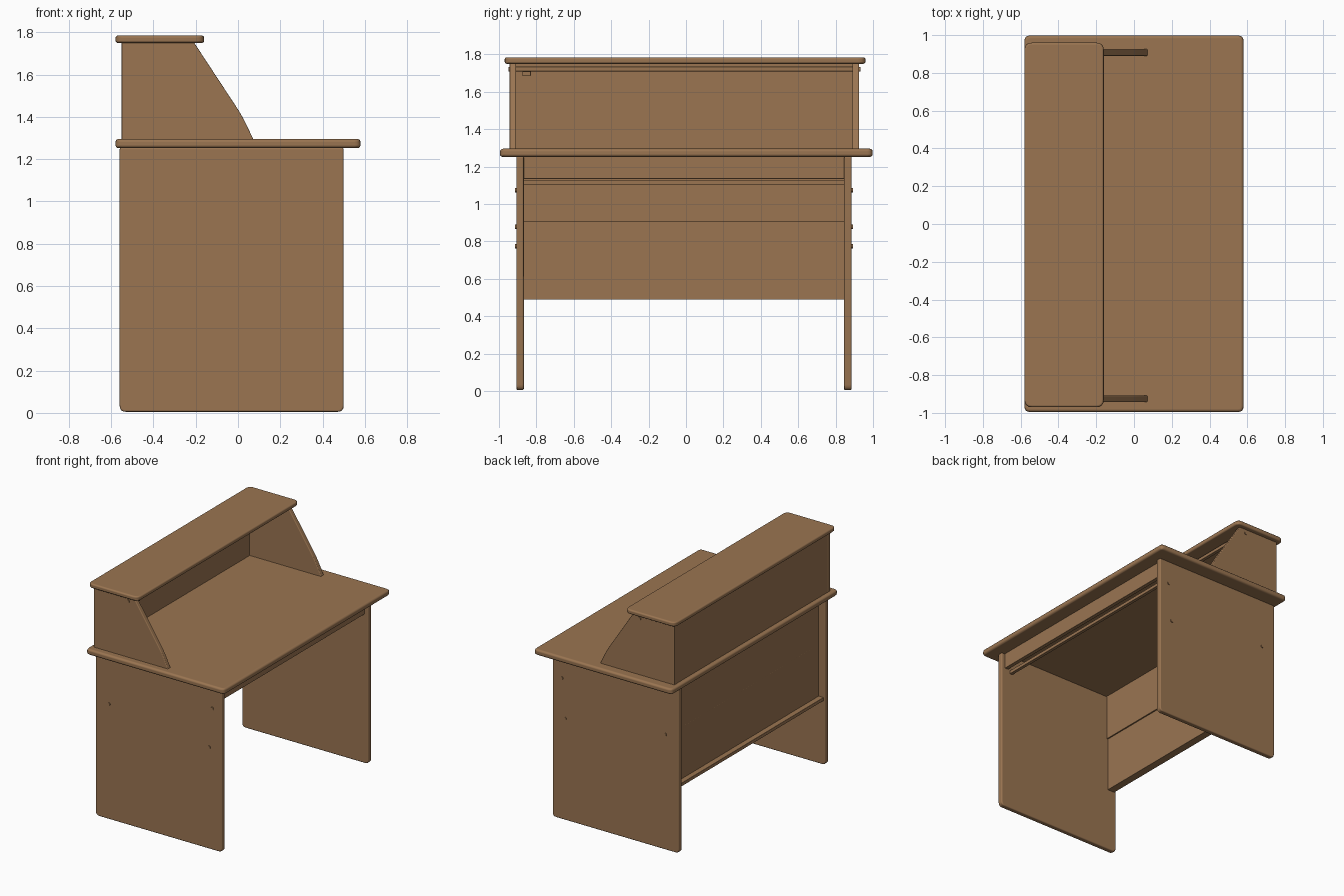
import bpy, bmesh, math
from mathutils import Vector, Matrix

if "Cube" in bpy.data.objects:
    bpy.data.objects.remove(bpy.data.objects["Cube"])

wood = bpy.data.materials.new("warm brown wood")
wood.diffuse_color = (0.325, 0.178, 0.083, 1)
wood.use_nodes = True
wood.node_tree.nodes["Principled BSDF"].inputs["Base Color"].default_value = wood.diffuse_color


def round_corners(pts, radii, seg=4):
    """Replace each corner of a 2D outline by a short curve of the given radius."""
    out = []
    n = len(pts)
    for i, p in enumerate(pts):
        p = Vector(p)
        r = radii[i]
        if r == 0:
            out.append(p)
            continue
        a = p + (Vector(pts[i - 1]) - p).normalized() * r
        b = p + (Vector(pts[(i + 1) % n]) - p).normalized() * r
        for k in range(seg + 1):
            t = k / seg
            out.append(a * (1 - t) ** 2 + p * 2 * t * (1 - t) + b * t * t)
    return out


def board(name, pts, lo, hi, axis, bevel=0.008, radii=None):
    """Extrude an outline from lo to hi along 'y' (outline in xz) or 'z' (outline in xy)."""
    pts = round_corners(pts, radii or [0] * len(pts))

    def place(p, d):
        return (p[0], d, p[1]) if axis == 'y' else (p[0], p[1], d)
    bm = bmesh.new()
    face = bm.faces.new([bm.verts.new(place(p, lo)) for p in pts])
    ext = bmesh.ops.extrude_face_region(bm, geom=[face])
    move = Vector(place((0, 0), hi - lo))
    bmesh.ops.translate(bm, vec=move,
                        verts=[v for v in ext["geom"] if isinstance(v, bmesh.types.BMVert)])
    bmesh.ops.recalc_face_normals(bm, faces=bm.faces)
    for f in bm.faces:
        f.smooth = True
    me = bpy.data.meshes.new(name)
    bm.to_mesh(me)
    bm.free()
    me.materials.append(wood)
    ob = bpy.data.objects.new(name, me)
    bpy.context.collection.objects.link(ob)
    mod = ob.modifiers.new("edge rounding", 'BEVEL')
    mod.width = bevel
    mod.segments = 3
    mod.limit_method = 'ANGLE'
    mod.angle_limit = math.radians(30)
    mod.harden_normals = True
    return ob


def rect(x0, x1, y0, y1):
    return [(x0, y0), (x1, y0), (x1, y1), (x0, y1)]


def box(name, x0, x1, y0, y1, z0, z1, bevel=0.002):
    return board(name, rect(x0, x1, y0, y1), z0, z1, 'z', bevel)


def screw(name, x, y, z, r=0.012):
    """Flat screw head lying on a side panel."""
    bm = bmesh.new()
    bmesh.ops.create_cone(bm, cap_ends=True, segments=16, radius1=r, radius2=r, depth=0.012,
                          matrix=Matrix.Translation((x, y, z)) @ Matrix.Rotation(math.pi / 2, 4, 'X'))
    me = bpy.data.meshes.new(name)
    bm.to_mesh(me)
    bm.free()
    me.materials.append(wood)
    ob = bpy.data.objects.new(name, me)
    bpy.context.collection.objects.link(ob)


# desktop and upper shelf
board("desktop", rect(-0.58, 0.58, -0.995, 0.998), 1.252, 1.296, 'z', 0.016, [0.03] * 4)
board("upper_shelf", rect(-0.58, -0.16, -0.97, 0.96), 1.75, 1.785, 'z', 0.012, [0.04] * 4)

# leg panels
leg = rect(-0.56, 0.50, 0.005, 1.255)
board("left_leg_panel", leg, -0.907, -0.867, 'y', 0.009, [0.03, 0.03, 0, 0])
board("right_leg_panel", leg, 0.845, 0.886, 'y', 0.009, [0.03, 0.03, 0, 0])

# slanted hutch sides and back
side = [(-0.55, 1.285), (0.077, 1.285), (0.02, 1.405), (-0.21, 1.755), (-0.55, 1.755)]
board("left_hutch_side", side, -0.943, -0.908, 'y', 0.006, [0, 0, 0.05, 0, 0])
board("right_hutch_side", side, 0.89, 0.926, 'y', 0.006, [0, 0, 0.05, 0, 0])
box("hutch_back", -0.549, -0.525, -0.915, 0.90, 1.285, 1.755)

# strip under the shelf with its bracket
box("shelf_strip", -0.275, -0.25, -0.91, 0.892, 1.71, 1.735)
box("strip_bracket", -0.28, -0.24, -0.875, -0.83, 1.685, 1.71)

# modesty panel in two boards, with a ledge along the bottom
box("upper_modesty_panel", -0.505, -0.475, -0.87, 0.85, 0.905, 1.255, 0.001)
box("lower_modesty_panel", -0.505, -0.485, -0.87, 0.85, 0.49, 0.906, 0.001)
box("modesty_ledge", -0.545, -0.485, -0.87, 0.85, 0.49, 0.515)

# rails under the working edge
box("front_rail", 0.44, 0.47, -0.87, 0.85, 1.135, 1.255)
box("inner_rail", 0.40, 0.425, -0.87, 0.85, 1.105, 1.13)

# screw heads on both sides
for side_name, y_leg, y_hutch in (("left", -0.907, -0.943), ("right", 0.886, 0.926)):
    for i, (x, z) in enumerate([(0.42, 1.075), (0.393, 0.775), (-0.447, 0.878)]):
        screw(f"{side_name}_leg_screw_{i + 1}", x, y_leg, z)
    screw(f"{side_name}_hutch_screw", -0.26, y_hutch, 1.72)
